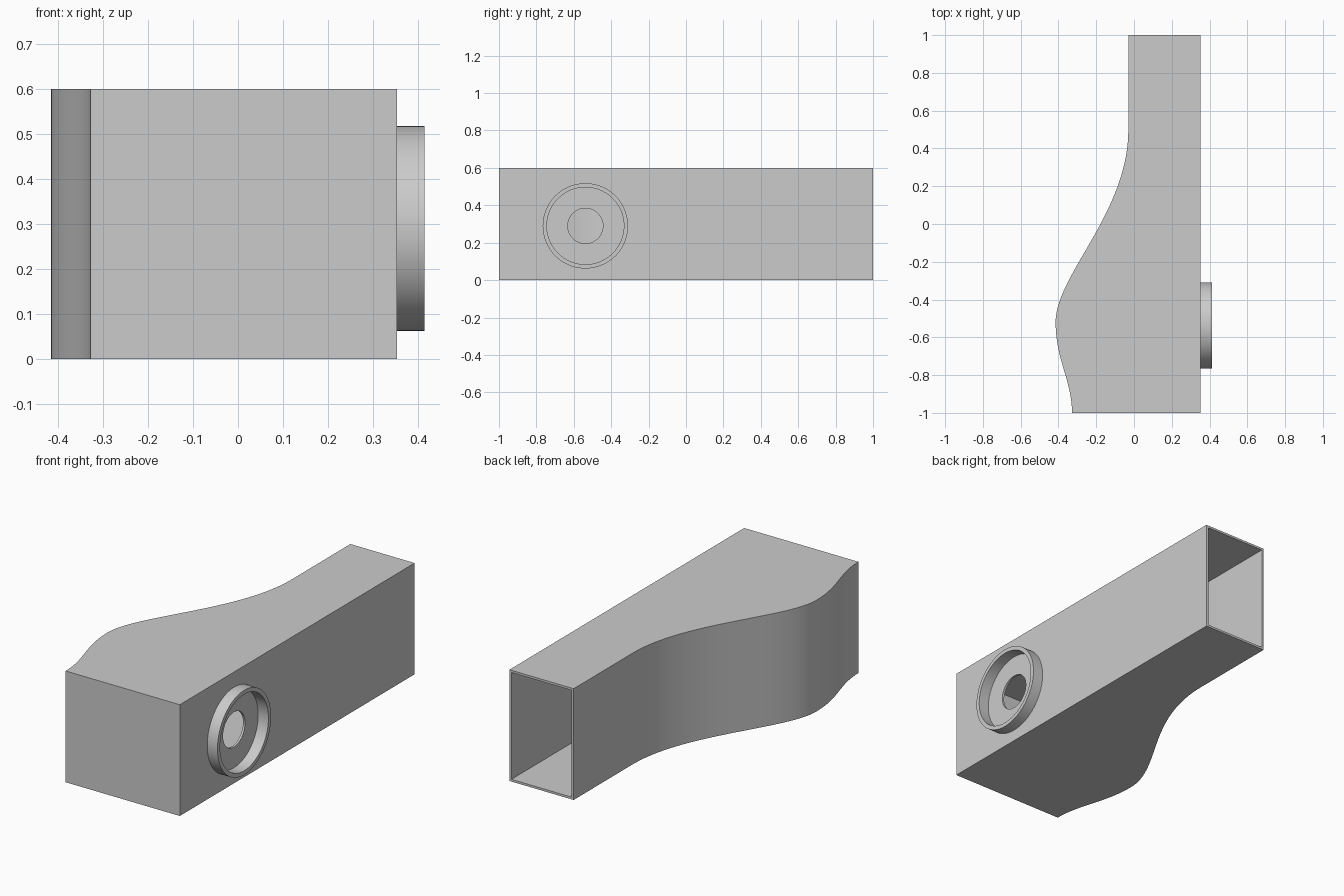
import bpy, bmesh, math
from mathutils import Vector
from mathutils.geometry import interpolate_bezier

cube = bpy.data.objects.get("Cube")
if cube:
    bpy.data.objects.remove(cube, do_unlink=True)

HEIGHT, WALL, RIGHT = 0.6, 0.012, 0.353
PORT_Y, PORT_Z = -0.538, 0.29

grey = bpy.data.materials.new("plain grey")
grey.use_nodes = True
colour = (0.6, 0.6, 0.6, 1)
grey.diffuse_color = colour
grey.node_tree.nodes["Principled BSDF"].inputs["Base Color"].default_value = colour


def make_object(name, bm):
    bmesh.ops.recalc_face_normals(bm, faces=bm.faces)
    mesh = bpy.data.meshes.new(name)
    bm.to_mesh(mesh)
    bm.free()
    mesh.materials.append(grey)
    obj = bpy.data.objects.new(name, mesh)
    bpy.context.collection.objects.link(obj)
    return obj


def smooth(obj):
    bpy.ops.object.select_all(action='DESELECT')
    obj.select_set(True)
    bpy.context.view_layer.objects.active = obj
    bpy.ops.object.shade_smooth_by_angle(angle=math.radians(30))


def curve(a, a_pull, b, b_pull, steps):
    """Bezier between two plan points, both ends running along y."""
    a, b = Vector((*a, 0)), Vector((*b, 0))
    return interpolate_bezier(a, a + Vector((0, a_pull, 0)),
                              b - Vector((0, b_pull, 0)), b, steps)


def side_circle(bm, radius, x, segments=96):
    ring = []
    for i in range(segments):
        t = math.tau * i / segments
        ring.append(bm.verts.new((x, PORT_Y + radius * math.cos(t),
                                  PORT_Z + radius * math.sin(t))))
    return ring


def lathe(name, profile):
    """Closed (radius, x) profile swept around the port axis."""
    bm = bmesh.new()
    rings = [side_circle(bm, r, x) for r, x in profile]
    for a, b in zip(rings, rings[1:] + rings[:1]):
        for i in range(len(a)):
            j = (i + 1) % len(a)
            bm.faces.new((a[i], a[j], b[j], b[i]))
    return make_object(name, bm)


# Duct body: bulged plan outline, raised, open at the back
bulge = (-0.415, -0.52)
outline = curve((-0.328, -1), 0.17, bulge, 0.2, 20)
outline += curve(bulge, 0.25, (-0.03, 0.5), 0.44, 40)[1:]
outline += [Vector((-0.03, 1, 0)), Vector((RIGHT, 1, 0)), Vector((RIGHT, -1, 0))]
bm = bmesh.new()
base = bm.faces.new([bm.verts.new(p) for p in outline])
raised = bmesh.ops.extrude_face_region(bm, geom=[base], use_keep_orig=True)
bmesh.ops.translate(bm, vec=(0, 0, HEIGHT),
                    verts=[v for v in raised["geom"] if isinstance(v, bmesh.types.BMVert)])
bmesh.ops.recalc_face_normals(bm, faces=bm.faces)
back = [f for f in bm.faces if f.normal.y > 0.99 and f.calc_center_median().y > 0.99]
bmesh.ops.delete(bm, geom=back, context='FACES_ONLY')
duct = make_object("duct_body", bm)
shell = duct.modifiers.new("wall", 'SOLIDIFY')
shell.thickness = WALL
shell.offset = -1
shell.use_even_offset = True
shell.use_quality_normals = True

# Round port through the side wall
bm = bmesh.new()
ends = [side_circle(bm, 0.094, x) for x in (RIGHT - 0.05, RIGHT + 0.05)]
for end in ends:
    bm.faces.new(end)
for i in range(len(ends[0])):
    j = (i + 1) % len(ends[0])
    bm.faces.new((ends[0][i], ends[0][j], ends[1][j], ends[1][i]))
cutter = make_object("port_cutter", bm)
cutter.hide_render = True
hole = duct.modifiers.new("port", 'BOOLEAN')
hole.object = cutter
hole.solver = 'EXACT'

# Bake the wall and port, then remove the cutter
bpy.context.view_layer.update()
baked = bpy.data.meshes.new_from_object(
    duct.evaluated_get(bpy.context.evaluated_depsgraph_get()))
duct.modifiers.clear()
duct.data = baked
bpy.data.objects.remove(cutter, do_unlink=True)
smooth(duct)

# Raised collar around the port
collar = lathe("port_collar", [(0.228, RIGHT - 0.002), (0.228, 0.414),
                               (0.206, 0.414), (0.206, RIGHT - 0.002)])
smooth(collar)
